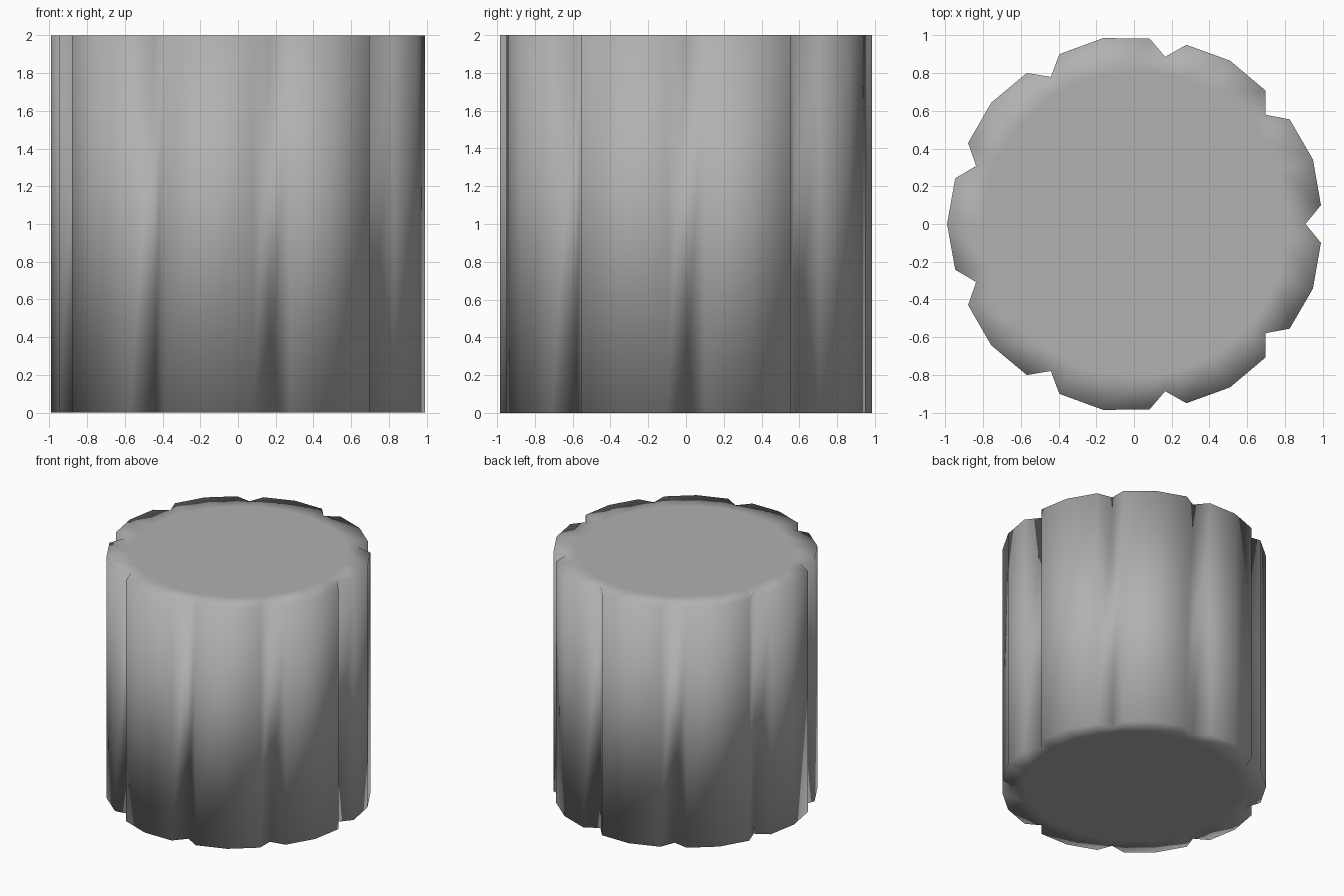
import bpy, bmesh
from math import cos, sin, radians

if "Cube" in bpy.data.objects:
    bpy.data.objects.remove(bpy.data.objects["Cube"])

NOTCHES = 9
HEIGHT = 2.0
CENTRE_X = 0.009   # centres the bounding box of the odd-sided outline
INNER = 0.81       # flat middle of each cap

# One flute as (angle, radius): notch, shoulder, crown, shoulder
FLUTE = [(0, 0.90), (5.8, 0.987), (20, 1.0), (34.2, 0.987)]
outline = [(radians(40 * i + a), r) for i in range(NOTCHES) for a, r in FLUTE]

bm = bmesh.new()


def ring(points, z):
    return [bm.verts.new((CENTRE_X + r * cos(a), r * sin(a), z)) for a, r in points]


# Rings run from the bottom cap, up the fluted wall, to the top cap
inner = [(a, INNER) for a, r in outline]
rings = [ring(inner, 0), ring(outline, 0), ring(outline, HEIGHT), ring(inner, HEIGHT)]
n = len(outline)
for low, high in zip(rings, rings[1:]):
    for i in range(n):
        j = (i + 1) % n
        bm.faces.new((low[i], low[j], high[j], high[i]))
bm.faces.new(rings[0][::-1])
bm.faces.new(rings[-1])

# Soft shading over the whole body, including the rims
for face in bm.faces:
    face.smooth = True
bm.normal_update()

mesh = bpy.data.meshes.new("fluted_drum")
bm.to_mesh(mesh)
bm.free()
drum = bpy.data.objects.new("fluted_drum", mesh)
bpy.context.collection.objects.link(drum)

# Dark grey finish
grey = bpy.data.materials.new("dark_grey")
grey.diffuse_color = (0.44, 0.44, 0.44, 1)
grey.use_nodes = True
grey.node_tree.nodes["Principled BSDF"].inputs["Base Color"].default_value = grey.diffuse_color
mesh.materials.append(grey)
